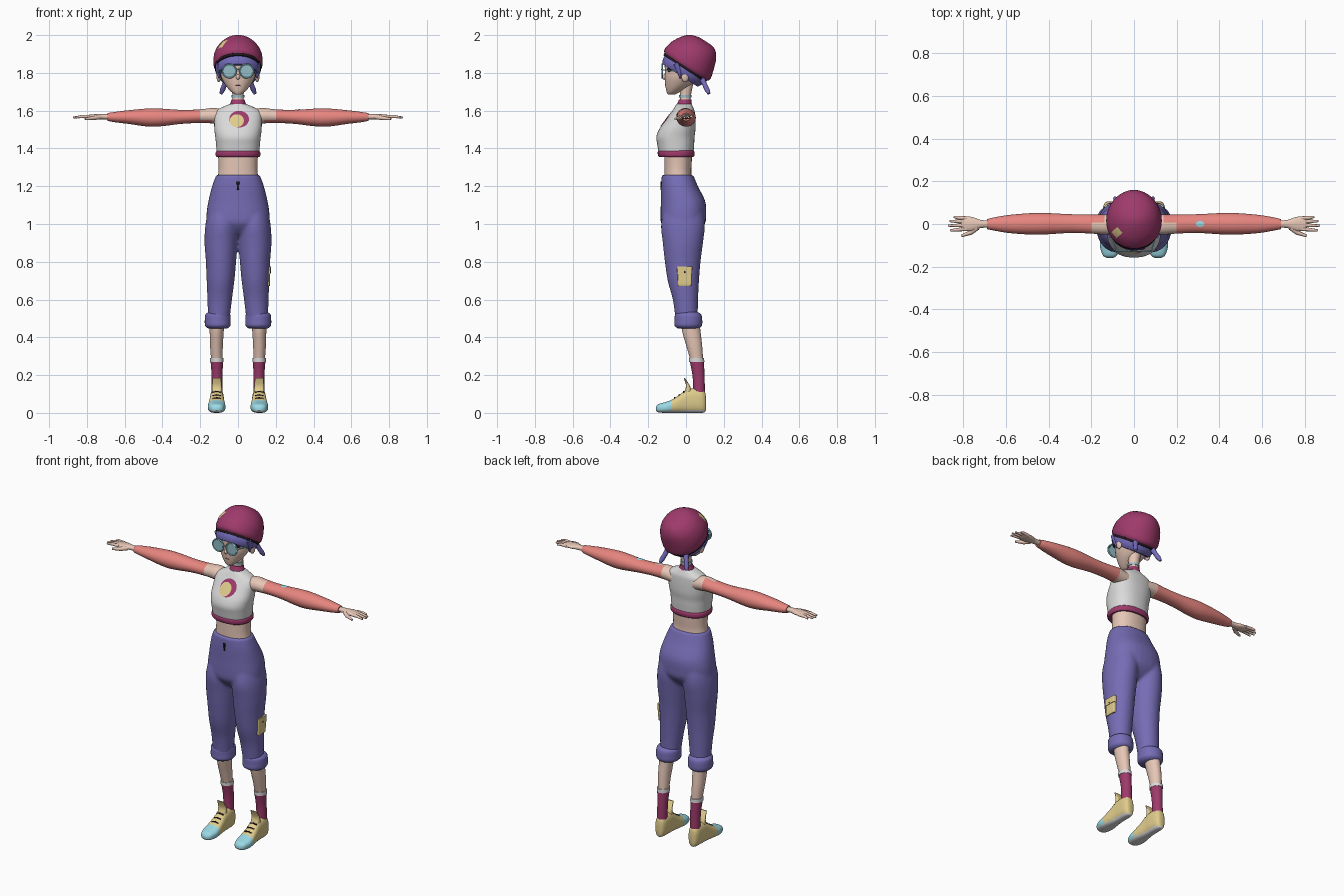
import bpy, bmesh, math
from mathutils import Vector, Matrix
from mathutils.bvhtree import BVHTree

cube = bpy.data.objects.get("Cube")
if cube:
    bpy.data.objects.remove(cube, do_unlink=True)


def material(name, code):
    channels = [int(code[i:i + 2], 16) / 255 for i in (0, 2, 4)]
    color = [c / 12.92 if c < 0.04 else ((c + 0.055) / 1.055) ** 2.4 for c in channels] + [1]
    mat = bpy.data.materials.new(name)
    mat.use_nodes = True
    mat.diffuse_color = color
    shader = next(n for n in mat.node_tree.nodes if n.type == "BSDF_PRINCIPLED")
    shader.inputs["Base Color"].default_value = color
    shader.inputs["Roughness"].default_value = 0.8
    return mat


magenta = material("magenta", "9E3A6B")
indigo = material("indigo", "756CB4")
violet = material("hair violet", "746CBC")
skin = material("skin", "E6C6B6")
salmon = material("salmon", "E88680")
white = material("off white", "DADADA")
yellow = material("pale yellow", "E0CC8C")
sky = material("sky blue", "9CDAE6")
black = material("near black", "20161C")
lens_tint = material("lens blue", "94BCC6")


def finish(name, bm, *mats):
    mesh = bpy.data.meshes.new(name)
    bm.to_mesh(mesh)
    bm.free()
    obj = bpy.data.objects.new(name, mesh)
    bpy.context.scene.collection.objects.link(obj)
    for mat in mats:
        mesh.materials.append(mat)
    return obj


def smooth_rings(rings, steps):
    """Catmull-Rom interpolation between cross-sections."""
    out = []
    for i in range(len(rings) - 1):
        quad = [rings[max(i - 1, 0)], rings[i], rings[i + 1], rings[min(i + 2, len(rings) - 1)]]
        for s in range(steps):
            t = s / steps
            out.append([b + t / 2 * (c - a + t * (2 * a - 5 * b + 4 * c - d + t * (3 * (b - c) + d - a)))
                        for a, b, c, d in zip(*quad)])
    return out + [list(rings[-1])]


def add_loft(bm, rings, axis="z", side=1, sides=32, power=2.0, steps=4):
    """Each ring is a position along the axis and the box its outline fills."""
    loops = []
    for t, a0, a1, b0, b1 in smooth_rings(rings, steps):
        loop = []
        for k in range(sides):
            ang = math.tau * k / sides
            ca, sa = math.cos(ang), math.sin(ang)
            a = (a0 + a1) / 2 + (a1 - a0) / 2 * math.copysign(abs(ca) ** (2 / power), ca)
            b = (b0 + b1) / 2 + (b1 - b0) / 2 * math.copysign(abs(sa) ** (2 / power), sa)
            x, y, z = {"z": (a, b, t), "x": (t, a, b), "y": (a, t, b)}[axis]
            loop.append(bm.verts.new((x * side, y, z)))
        loops.append(loop)
    for low, high in zip(loops, loops[1:]):
        for k in range(sides):
            j = (k + 1) % sides
            bm.faces.new((low[k], low[j], high[j], high[k]))
    bm.faces.new(loops[0])
    bm.faces.new(loops[-1])
    bmesh.ops.recalc_face_normals(bm, faces=bm.faces)


def loft(name, rings, mat, tilt=None, **options):
    bm = bmesh.new()
    add_loft(bm, rings, **options)
    if tilt:
        bm.transform(tilt)
    return finish(name, bm, mat)


def centred(*rings):
    return [(z, -hx, hx, y0, y1) for z, hx, y0, y1 in rings]


def paint(obj, mats, rule):
    for mat in mats:
        obj.data.materials.append(mat)
    for face in obj.data.polygons:
        face.material_index = rule(face.center, face.normal)


def tube(name, points, radii, mat):
    curve = bpy.data.curves.new(name, "CURVE")
    curve.dimensions = "3D"
    curve.bevel_depth = 1
    curve.bevel_resolution = 3
    curve.use_fill_caps = True
    spline = curve.splines.new("POLY")
    spline.points.add(len(points) - 1)
    for point, co, radius in zip(spline.points, points, radii):
        point.co = (*co, 1)
        point.radius = radius
    curve.materials.append(mat)
    obj = bpy.data.objects.new(name, curve)
    bpy.context.scene.collection.objects.link(obj)


def ball(name, location, scale, mat):
    bpy.ops.mesh.primitive_uv_sphere_add(segments=20, ring_count=12, radius=1, location=location)
    obj = bpy.context.object
    obj.name, obj.scale = name, scale
    obj.data.materials.append(mat)


def decal(name, target, centre, u, v, mat, lift, is_round=True):
    """Thin plate draped on a surface along the direction u cross v, reversed."""
    tree = BVHTree.FromPolygons([p.co for p in target.data.vertices],
                                [tuple(f.vertices) for f in target.data.polygons])
    u, v, centre = Vector(u), Vector(v), Vector(centre)
    aim = -u.cross(v).normalized()
    bm = bmesh.new()
    bmesh.ops.create_grid(bm, x_segments=14, y_segments=14, size=1)
    for vert in bm.verts:
        a, b = vert.co.x, vert.co.y
        if is_round:
            a, b = a * math.sqrt(1 - b * b / 2), b * math.sqrt(1 - a * a / 2)
        start = centre + u * a + v * b
        hit = tree.ray_cast(start, aim)[0]
        vert.co = (hit or start) - aim * lift
    return finish(name, bm, mat)


# Head and neck
loft("head", centred((1.685, .015, -.095, -.06), (1.70, .036, -.103, -.03), (1.73, .063, -.109, .02),
                     (1.77, .086, -.113, .06), (1.81, .096, -.112, .09), (1.86, .1, -.11, .1),
                     (1.92, .088, -.08, .1), (1.95, .05, -.04, .07)), skin)
loft("neck", centred((1.58, .045, -.05, .035), (1.66, .03, -.032, .024), (1.75, .035, -.035, .04)), skin)
loft("collar", centred((1.622, .048, -.054, .034), (1.64, .04, -.045, .03), (1.66, .034, -.037, .028)), magenta)
loft("choker", centred((1.67, .034, -.037, .029), (1.682, .034, -.037, .03)), lens_tint, steps=1)
ball("nose", (0, -.113, 1.778), (.012, .014, .014), skin)
ball("mouth", (0, -.108, 1.733), (.014, .003, .003), magenta)

# Tilted cap, its trim and the hair beneath it
tilt = Matrix.Translation((0, 0, 1.832)) @ Matrix.Rotation(math.radians(-33), 4, "X")
cap = loft("cap", centred((0, .124, -.137, .136), (.02, .13, -.146, .143), (.07, .127, -.136, .13),
                          (.12, .105, -.108, .112), (.153, .07, -.075, .088), (.168, .03, -.03, .06),
                          (.17, .005, 0, .02)), magenta, tilt, sides=40)
loft("cap_trim", centred((-.014, .122, -.134, .132), (.004, .123, -.136, .134)), black, tilt, steps=1, sides=40)
loft("hair", centred((-.055, .104, -.113, .108), (-.03, .117, -.125, .122), (.01, .119, -.128, .126)),
     violet, tilt, sides=40)
decal("cap_patch", cap, (-.08, -.04, 2.2), (.014, .012, 0), (-.012, .014, 0), yellow, .003, False)

# Shirt, hem and bare waist
shirt = loft("shirt", centred((1.36, .111, -.142, .038), (1.42, .116, -.152, .043), (1.46, .12, -.157, .045),
                              (1.50, .125, -.143, .05), (1.54, .126, -.115, .05), (1.575, .126, -.09, .048),
                              (1.60, .115, -.072, .045), (1.62, .08, -.06, .037), (1.635, .045, -.05, .03)),
             white, sides=48, power=2.3)
loft("shirt_hem", centred((1.355, .113, -.143, .04), (1.363, .118, -.148, .045), (1.379, .118, -.15, .046),
                          (1.388, .113, -.146, .041)), magenta, sides=48, power=2.3)
loft("waist", centred((1.2, .115, -.115, .035), (1.27, .104, -.115, .028), (1.32, .103, -.115, .03),
                      (1.4, .108, -.115, .033)), skin, power=2.2)
decal("chest_spot", shirt, (.006, -1, 1.555), (.052, 0, 0), (0, 0, .044), magenta, .002)
decal("chest_disc", shirt, (-.006, -1, 1.547), (.037, 0, 0), (0, 0, .034), yellow, .004)

# Trousers: hips and legs fused into one soft surface
bm = bmesh.new()
add_loft(bm, centred((1.26, .115, -.128, .038), (1.2, .137, -.132, .063), (1.12, .157, -.133, .102),
                     (1.05, .167, -.135, .107), (1.0, .16, -.13, .1), (.95, .1, -.09, .06),
                     (.93, .04, -.05, .03)), power=2.3)
for side in (1, -1):
    add_loft(bm, [(1.1, .0, .15, -.11, .085), (1.0, -.002, .172, -.132, .1), (.9, .002, .177, -.123, .09),
                  (.8, .01, .17, -.112, .077), (.7, .019, .166, -.097, .069), (.6, .032, .162, -.07, .064),
                  (.49, .045, .158, -.055, .062)], side=side)
trousers = finish("trousers", bm, indigo)
remesh = trousers.modifiers.new("fuse", "REMESH")
remesh.mode, remesh.voxel_size, remesh.use_smooth_shade = "VOXEL", .008, True
soften = trousers.modifiers.new("soften", "SMOOTH")
soften.iterations = 5
loft("fly", [(1.18, -.004, .004, -.136, -.12), (1.225, -.008, .008, -.136, -.12)], black, power=6, steps=1)

# Pocket on the left thigh
loft("thigh_pocket", [(.672, .14, .166, -.038, .024), (.682, .14, .17, -.043, .029), (.765, .14, .17, -.045, .031)],
     yellow, power=7)
loft("pocket_flap", [(.735, .14, .173, -.046, .032), (.775, .14, .174, -.048, .034)], yellow, power=7, steps=1)
ball("pocket_button", (.173, -.007, .745), (.003, .005, .005), black)

for side, label in ((1, "left_"), (-1, "right_")):
    def at(x, y, z):
        return (x * side, y, z)

    # Face details, glasses and hair strands
    ball(label + "ear", at(.102, -.005, 1.78), (.012, .02, .028), skin)
    ball(label + "eye", at(.055, -.088, 1.818), (.022, .012, .013), black)
    bpy.ops.mesh.primitive_torus_add(location=at(.046, -.126, 1.81), rotation=(math.pi / 2, 0, 0),
                                     major_radius=.036, minor_radius=.004, major_segments=32, minor_segments=8)
    rim = bpy.context.object
    rim.name = label + "glasses_rim"
    rim.data.materials.append(sky)
    bpy.ops.mesh.primitive_cylinder_add(vertices=32, radius=.035, depth=.003, location=at(.046, -.126, 1.81),
                                        rotation=(math.pi / 2, 0, 0))
    lens = bpy.context.object
    lens.name = label + "lens"
    lens.data.materials.append(lens_tint)
    tube(label + "glasses_arm", [at(.082, -.124, 1.815), at(.1, -.06, 1.813), at(.103, 0, 1.8)], [.003] * 3, sky)
    tube(label + "sideburn", [at(.102, -.05, 1.85), at(.104, -.035, 1.81), at(.1, -.03, 1.77)],
         [.018, .014, .003], violet)
    tube(label + "hair_tail", [at(.06, .085, 1.77), at(.072, .1, 1.735), at(.082, .112, 1.71), at(.09, .122, 1.69)],
         [.016, .013, .014, .008], violet)

    # Arm with an open-shouldered sleeve
    arm = loft(label + "sleeve", [(.07, -.05, .042, 1.525, 1.605), (.13, -.05, .044, 1.532, 1.614),
                                  (.20, -.045, .044, 1.535, 1.607), (.30, -.042, .046, 1.53, 1.604),
                                  (.45, -.05, .052, 1.515, 1.612), (.58, -.043, .043, 1.53, 1.602),
                                  (.66, -.03, .03, 1.54, 1.592), (.69, -.024, .022, 1.546, 1.587)],
               salmon, axis="x", side=side, steps=8)
    paint(arm, [skin], lambda c, n: int(abs(c.x) < (.2 if c.y < .01 and c.z > 1.55 else .135)))
    if side == 1:
        decal("sleeve_patch", arm, (.31, 0, 2), (.02, 0, 0), (0, .014, 0), sky, .003)

    # Hand
    loft(label + "hand", [(.66, -.016, .016, 1.553, 1.581), (.72, -.019, .019, 1.554, 1.582),
                          (.76, -.033, .033, 1.555, 1.581), (.80, -.031, .034, 1.558, 1.577),
                          (.812, -.025, .028, 1.562, 1.573)], skin, axis="x", side=side, sides=20)
    for finger, y, tip in (("index", -.024, .862), ("middle", -.006, .872), ("ring", .011, .866), ("little", .027, .845)):
        tube(label + finger + "_finger", [at(.785, y, 1.568), at(.825, y * 1.1, 1.569), at(tip, y * 1.25, 1.564)],
             [.009, .0085, .005], skin)
    tube(label + "thumb", [at(.735, -.016, 1.566), at(.765, -.04, 1.561), at(.81, -.056, 1.556)],
         [.013, .011, .006], skin)

    # Cuff, shin and sock
    loft(label + "cuff", [(.448, .055, .16, -.045, .068), (.462, .04, .174, -.06, .084), (.49, .039, .176, -.06, .086),
                          (.52, .041, .173, -.058, .081), (.533, .056, .158, -.042, .064)], indigo, side=side)
    loft(label + "shin", [(.26, .083, .142, .026, .091), (.29, .082, .143, .02, .09), (.36, .08, .148, 0, .085),
                          (.44, .075, .15, -.022, .076), (.5, .07, .152, -.025, .07)], skin, side=side, sides=24)
    loft(label + "sock", [(.07, .083, .14, .035, .1), (.12, .083, .14, .038, .1), (.2, .082, .14, .034, .098),
                          (.272, .079, .145, .02, .095)], magenta, side=side, sides=24)
    loft(label + "sock_band", [(.27, .077, .147, .016, .097), (.291, .078, .147, .015, .096)], white,
         side=side, sides=24, steps=1)

    # Shoe: canvas body, toe cap and sole coloured by region
    shoe = loft(label + "shoe", [(-.16, .1, .126, .012, .03), (-.147, .08, .146, .003, .046),
                                 (-.11, .068, .159, 0, .057), (-.08, .067, .159, 0, .068),
                                 (-.04, .071, .154, 0, .092), (0, .075, .149, 0, .12), (.04, .075, .148, 0, .13),
                                 (.08, .079, .145, 0, .127), (.1, .088, .136, .004, .11),
                                 (.106, .1, .125, .02, .08)], yellow, axis="y", side=side, power=2.6, steps=6)
    paint(shoe, [sky, white], lambda c, n: 2 if n.z < -.6 or c.z < .012 else int(c.y < -.078))
    loft(label + "shoe_tongue", [(.1, .085, .139, -.015, .03), (.14, .086, .138, .0, .022),
                                 (.186, .09, .134, -.012, -.006)], yellow, side=side, power=3)
    for number, (y, z) in enumerate(((-.06, .079), (-.036, .094), (-.012, .112))):
        tube(label + "lace_" + str(number), [at(.09, y, z - .004), at(.112, y, z + .001), at(.134, y, z - .004)],
             [.004] * 3, black)

tube("glasses_bridge", [(-.012, -.127, 1.815), (0, -.129, 1.818), (.012, -.127, 1.815)], [.003] * 3, sky)

# Smooth shading with crisp rims
bpy.ops.object.select_all(action="DESELECT")
for obj in bpy.context.scene.objects:
    if obj.type == "MESH":
        obj.select_set(True)
        bpy.context.view_layer.objects.active = obj
bpy.ops.object.shade_smooth_by_angle(angle=math.radians(45))
